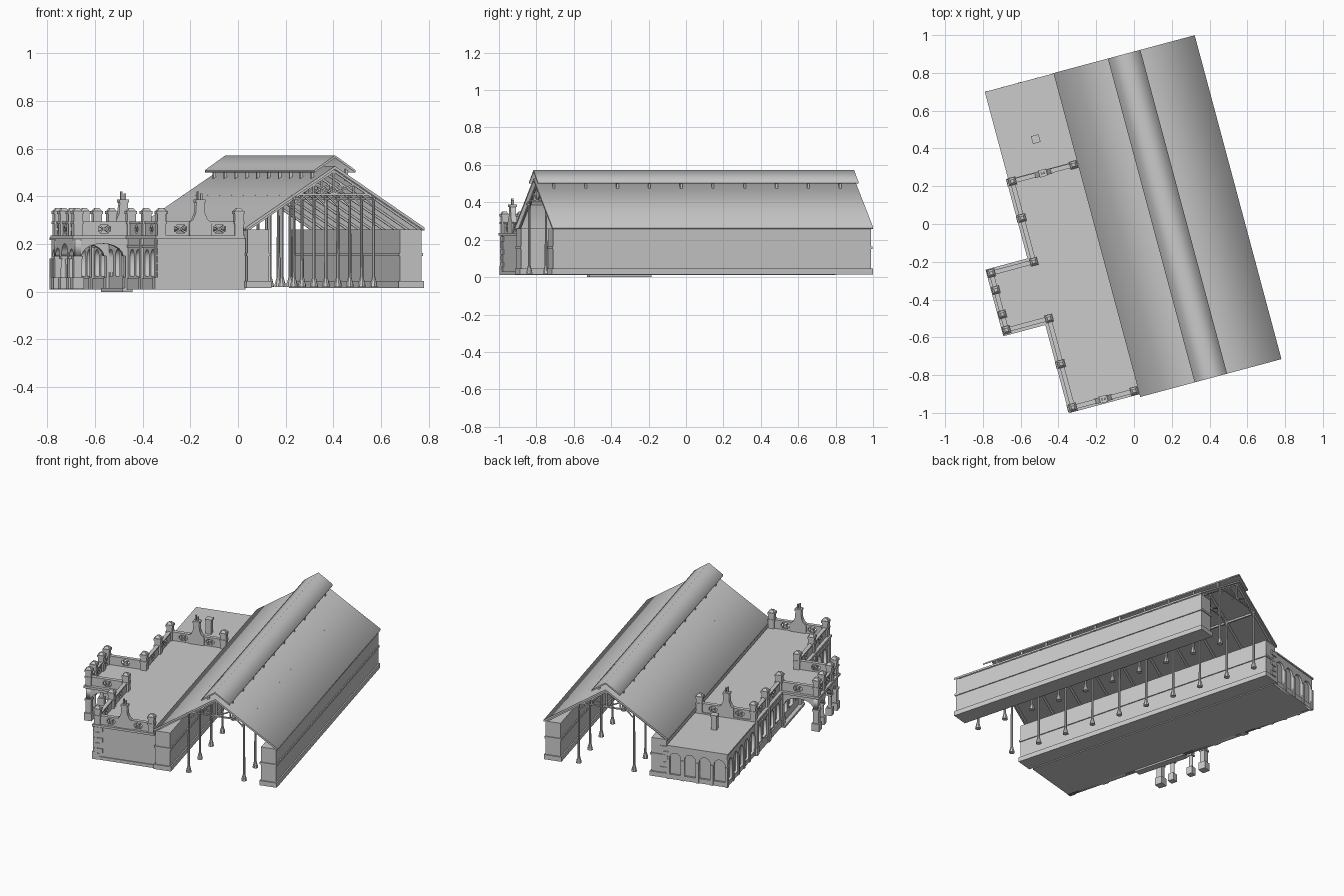
import bpy, bmesh
from math import radians, pi, cos, sin
from mathutils import Vector, Matrix

if "Cube" in bpy.data.objects:
    bpy.data.objects.remove(bpy.data.objects["Cube"])

# Everything is built in plan coordinates (u across, v along), then turned 15 degrees
TURN = radians(15)
MID = 0.182           # hall centre line
V0, V1 = -0.893, 0.882


def link(name, mesh):
    ob = bpy.data.objects.new(name, mesh)
    ob.rotation_euler.z = TURN
    bpy.context.collection.objects.link(ob)
    return ob


def finish(name, bm):
    bmesh.ops.recalc_face_normals(bm, faces=bm.faces)
    mesh = bpy.data.meshes.new(name)
    bm.to_mesh(mesh)
    bm.free()
    return link(name, mesh)


def box(bm, u0, u1, v0, v1, z0, z1):
    m = Matrix.Translation(((u0 + u1) / 2, (v0 + v1) / 2, (z0 + z1) / 2))
    m = m @ Matrix.Diagonal((u1 - u0, v1 - v0, z1 - z0, 1))
    bmesh.ops.create_cube(bm, size=1, matrix=m)


def boxes(name, items):
    bm = bmesh.new()
    for it in items:
        box(bm, *it)
    return finish(name, bm)


def bar(bm, p, q, w):
    p, q = Vector(p), Vector(q)
    d = q - p
    m = Matrix.Translation((p + q) / 2) @ d.to_track_quat('Z', 'Y').to_matrix().to_4x4()
    bmesh.ops.create_cube(bm, size=1, matrix=m @ Matrix.Diagonal((w, w, d.length, 1)))


def cone(bm, u, v, z0, z1, r0, r1, n=8, turn=0):
    bmesh.ops.create_cone(bm, cap_ends=True, segments=n, radius1=r0, radius2=r1, depth=z1 - z0,
                          matrix=Matrix.Translation((u, v, (z0 + z1) / 2)) @ Matrix.Rotation(turn, 4, 'Z'))


def plate(name, axis, pos, outline, holes, thick):
    """Upright flat plate with holes; axis is the direction it runs along."""
    cu = bpy.data.curves.new(name, 'CURVE')
    cu.dimensions, cu.fill_mode, cu.extrude = '2D', 'BOTH', thick / 2
    for loop in [outline] + holes:
        s = cu.splines.new('POLY')
        s.points.add(len(loop) - 1)
        for pt, (a, z) in zip(s.points, loop):
            pt.co = (a, z, 0, 1)
        s.use_cyclic_u = True
    tmp = bpy.data.objects.new(name + "_curve", cu)
    mesh = bpy.data.meshes.new_from_object(tmp)
    bpy.data.objects.remove(tmp)
    if axis == 'u':
        m = Matrix(((1, 0, 0, 0), (0, 0, -1, pos), (0, 1, 0, 0), (0, 0, 0, 1)))
    else:
        m = Matrix(((0, 0, 1, pos), (1, 0, 0, 0), (0, 1, 0, 0), (0, 0, 0, 1)))
    mesh.transform(m)
    return link(name, mesh)


def rect(a0, a1, z0, z1):
    return [(a0, z0), (a1, z0), (a1, z1), (a0, z1)]


def arch(c, w, z0, zs):
    r = w / 2
    return [(c - r, z0), (c + r, z0)] + [(c + r * cos(pi * i / 10), zs + r * sin(pi * i / 10)) for i in range(11)]


def gable_roof(name, half, eave, apex, t):
    prof = [(MID - half, eave), (MID, apex), (MID + half, eave),
            (MID + half, eave - t), (MID, apex - t), (MID - half, eave - t)]
    ob = plate(name, 'u', (V0 + V1) / 2, prof, [], V1 - V0)
    return ob


# Hall roof and raised ridge vent
gable_roof("hall_roof", 0.387, 0.27, 0.527, 0.013)
gable_roof("ridge_vent_roof", 0.089, 0.51, 0.572, 0.01)
items = []
for i in range(10):
    v = -0.80 + i * 0.176
    for s in (-1, 1):
        u = MID + s * 0.074
        items.append((u - 0.006, u + 0.006, v - 0.006, v + 0.006, 0.465, 0.515))
boxes("ridge_vent_brackets", items)

# Hall side walls with plinth and string course
for name, s in (("west", -1), ("east", 1)):
    items = []
    for z0, z1, o in ((0.015, 0.26, 0), (0.015, 0.045, 0.008), (0.15, 0.163, 0.006)):
        a, b = MID + s * (0.284 - o), MID + s * (0.377 + o)
        items.append((min(a, b), max(a, b), V0 + 0.008 - o, V1 - 0.008 + o, z0, z1))
    boxes(name + "_hall_wall", items)

# Hall columns, longitudinal beams and trusses
cols, truss = bmesh.new(), bmesh.new()
for i in range(10):
    v = -0.87 + i * 1.735 / 9
    for s in (-1, 1):
        u = MID + s * 0.173
        cone(cols, u, v, 0.02, 0.036, 0.017, 0.015)
        cone(cols, u, v, 0.036, 0.06, 0.014, 0.008)
        cone(cols, u, v, 0.06, 0.385, 0.0075, 0.006)
        cone(cols, u, v, 0.385, 0.405, 0.006, 0.013)
        bar(truss, (MID + s * 0.375, v, 0.258), (MID, v, 0.507), 0.009)
        bar(truss, (MID, v, 0.41), (MID + s * 0.087, v, 0.45), 0.007)
        bar(truss, (MID + s * 0.087, v, 0.408), (MID + s * 0.087, v, 0.452), 0.007)
        bar(truss, (u, v, 0.36), (u - s * 0.05, v, 0.408), 0.006)
    bar(truss, (MID - 0.173, v, 0.408), (MID + 0.173, v, 0.408), 0.008)
    bar(truss, (MID, v, 0.408), (MID, v, 0.51), 0.008)
for s in (-1, 1):
    u = MID + s * 0.173
    box(truss, u - 0.005, u + 0.005, -0.885, 0.874, 0.385, 0.396)
finish("hall_columns", cols)
finish("hall_trusses", truss)

# Station house body, porch roof, cornices
boxes("annex_body", [(-0.562, -0.2, -0.866, 0.862, 0.01, 0.225)])
boxes("annex_roof", [(-0.592, -0.205, -0.878, 0.40, 0.222, 0.236),
                     (-0.822, -0.56, -0.395, -0.03, 0.222, 0.236)])
boxes("wing_roof", [(-0.582, -0.2, 0.39, 0.88, 0.217, 0.227)])
boxes("annex_plinth", [(-0.586, -0.21, -0.872, -0.86, 0.01, 0.03),
                       (-0.587, -0.56, -0.872, -0.39, 0.01, 0.055),
                       (-0.587, -0.56, -0.035, 0.40, 0.01, 0.055),
                       (-0.586, -0.56, -0.872, -0.39, 0.185, 0.195),
                       (-0.586, -0.56, -0.035, 0.40, 0.185, 0.195)])
boxes("entrance_step", [(-0.605, -0.56, -0.385, -0.04, 0.0, 0.015)])

# Arched facades
for n, (a, b, c) in enumerate(((-0.866, -0.385, (-0.785, -0.69, -0.545, -0.45)),
                               (-0.385, -0.04, (-0.32, -0.2125, -0.105)),
                               (-0.04, 0.40, (0.02, 0.12, 0.245, 0.335)))):
    plate("west_facade_%d" % n, 'v', -0.571, rect(a, b, 0.01, 0.224),
          [arch(x, 0.066, 0.065, 0.145) for x in c], 0.018)
plate("wing_west_facade", 'v', -0.569, rect(0.40, 0.872, 0.01, 0.218),
      [arch(0.449 + i * 0.0935, 0.068, 0.04, 0.145) for i in range(5)], 0.014)
plate("wing_north_facade", 'u', 0.868, rect(-0.574, -0.205, 0.01, 0.218),
      [arch(-0.528 + i * 0.0925, 0.07, 0.04, 0.145) for i in range(4)], 0.014)
items = []
for i in range(6):
    v = 0.402 + i * 0.0935
    items.append((-0.582, -0.57, v - 0.009, v + 0.009, 0.01, 0.14))
for i in range(5):
    u = -0.572 + i * 0.0912
    items.append((u - 0.009, u + 0.009, 0.87, 0.881, 0.01, 0.14))
boxes("wing_pilasters", items)

# Corner quoins
items = []
for i in range(6):
    z, w = 0.02 + i * 0.034, 0.05 if i % 2 else 0.03
    items.append((-0.584, -0.58 + w, -0.872, -0.82 - w / 2, z, z + 0.028))
    items.append((-0.21, -0.206 + w, 0.84, 0.879, z, z + 0.028))
boxes("quoins", items)

# Open porch: arches carried on pillars
PORCH = (-0.367, -0.282, -0.149, -0.056)
WEST = -0.797


def hanging(a0, a1, arcs):
    """Outline of a fascia whose underside is scalloped by arches."""
    pts = [(a1, 0.223), (a0, 0.223), (a0, 0.15)]
    for c, w in arcs:
        pts += [(c - w / 2 * cos(pi * i / 10), 0.15 + min(w / 2, 0.052) * sin(pi * i / 10)) for i in range(11)]
    return pts + [(a1, 0.15)]


plate("porch_west_arches", 'v', WEST, hanging(-0.383, -0.04, [
    ((p + q) / 2, q - p - 0.026) for p, q in zip(PORCH, PORCH[1:])]), [], 0.026)
for n, v in (("south", PORCH[0]), ("north", PORCH[3])):
    plate("porch_%s_arch" % n, 'u', v, hanging(-0.81, -0.575, [(-0.69, 0.18)]), [], 0.026)
bm = bmesh.new()
for i, v in enumerate(PORCH):
    h = 0.017 if i in (0, 3) else 0.012
    box(bm, WEST - h - 0.007, WEST + h + 0.007, v - h - 0.007, v + h + 0.007, 0.012, 0.06)
    if i in (0, 3):
        box(bm, WEST - h, WEST + h, v - h, v + h, 0.06, 0.15)
    else:
        cone(bm, WEST, v, 0.06, 0.15, 0.013, 0.011, 12)
    box(bm, WEST - h - 0.004, WEST + h + 0.004, v - h - 0.004, v + h + 0.004, 0.138, 0.15)
finish("porch_pillars", bm)

# Parapet piers, with pilasters under those on the west front
piers, pil = bmesh.new(), []
spots = [(WEST, v) for v in PORCH]
spots += [(-0.564, v) for v in (-0.854, -0.616, -0.367, -0.056, 0.184, 0.385)]
spots += [(-0.228, -0.854), (-0.228, 0.385)]
for u, v in spots:
    box(piers, u - 0.018, u + 0.018, v - 0.018, v + 0.018, 0.23, 0.33)
    box(piers, u - 0.022, u + 0.022, v - 0.022, v + 0.022, 0.285, 0.295)
    box(piers, u - 0.022, u + 0.022, v - 0.022, v + 0.022, 0.325, 0.338)
    cone(piers, u, v, 0.338, 0.352, 0.026, 0.012, 4, pi / 4)
    if u == -0.564:
        pil.append((u - 0.026, u, v - 0.016, v + 0.016, 0.01, 0.225))
        pil.append((u - 0.030, u, v - 0.02, v + 0.02, 0.01, 0.06))
finish("parapet_piers", piers)
boxes("west_pilasters", pil)


# Pierced parapet runs: each opening keeps a diagonal cross
def parapet(name, axis, pos, a0, a1):
    c, w, h, z, g = (a0 + a1) / 2, 0.026, 0.017, 0.263, 0.006
    holes = [[(c - w + g, z - h), (c + w - g, z - h), (c, z - g / 2)],
             [(c - w + g, z + h), (c + w - g, z + h), (c, z + g / 2)],
             [(c - w, z - h + g), (c - w, z + h - g), (c - g / 1.2, z)],
             [(c + w, z - h + g), (c + w, z + h - g), (c + g / 1.2, z)]]
    plate(name, axis, pos, rect(a0, a1, 0.234, 0.288), holes, 0.016)
    a = (a0, a1, pos - 0.012, pos + 0.012) if axis == 'u' else (pos - 0.012, pos + 0.012, a0, a1)
    boxes(name + "_coping", [(*a, 0.286, 0.294)])


RUNS = [('v', -0.564, (-0.854, -0.616, -0.367)), ('v', -0.564, (-0.056, 0.184, 0.385)),
        ('v', WEST, PORCH), ('u', PORCH[0], (WEST, -0.564)), ('u', PORCH[3], (WEST, -0.564)),
        ('u', -0.854, (-0.564, -0.396, -0.228)), ('u', 0.385, (-0.564, -0.396, -0.228))]
for i, (axis, pos, stops) in enumerate(RUNS):
    for j, (a, b) in enumerate(zip(stops, stops[1:])):
        parapet("parapet_%d_%d" % (i, j), axis, pos, a, b)

# Ornamental gablets with finials on the end parapets
side = [(0.048, 0.234), (0.048, 0.29), (0.032, 0.302), (0.02, 0.33), (0.017, 0.38)]
for n, v in (("south", -0.854), ("north", 0.385)):
    c = -0.396
    prof = [(c + a, z) for a, z in side] + [(c - a, z) for a, z in reversed(side)]
    plate(n + "_gablet", 'u', v, prof, [], 0.03)
    boxes(n + "_finial", [(c - 0.021, c + 0.021, v - 0.019, v + 0.019, 0.375, 0.387),
                          (c - 0.011, c - 0.003, v - 0.006, v + 0.006, 0.387, 0.42),
                          (c + 0.003, c + 0.011, v - 0.006, v + 0.006, 0.387, 0.412)])

# Wing chimney
boxes("wing_chimney", [(-0.403, -0.369, 0.552, 0.586, 0.22, 0.32),
                       (-0.407, -0.365, 0.548, 0.590, 0.31, 0.322)])
